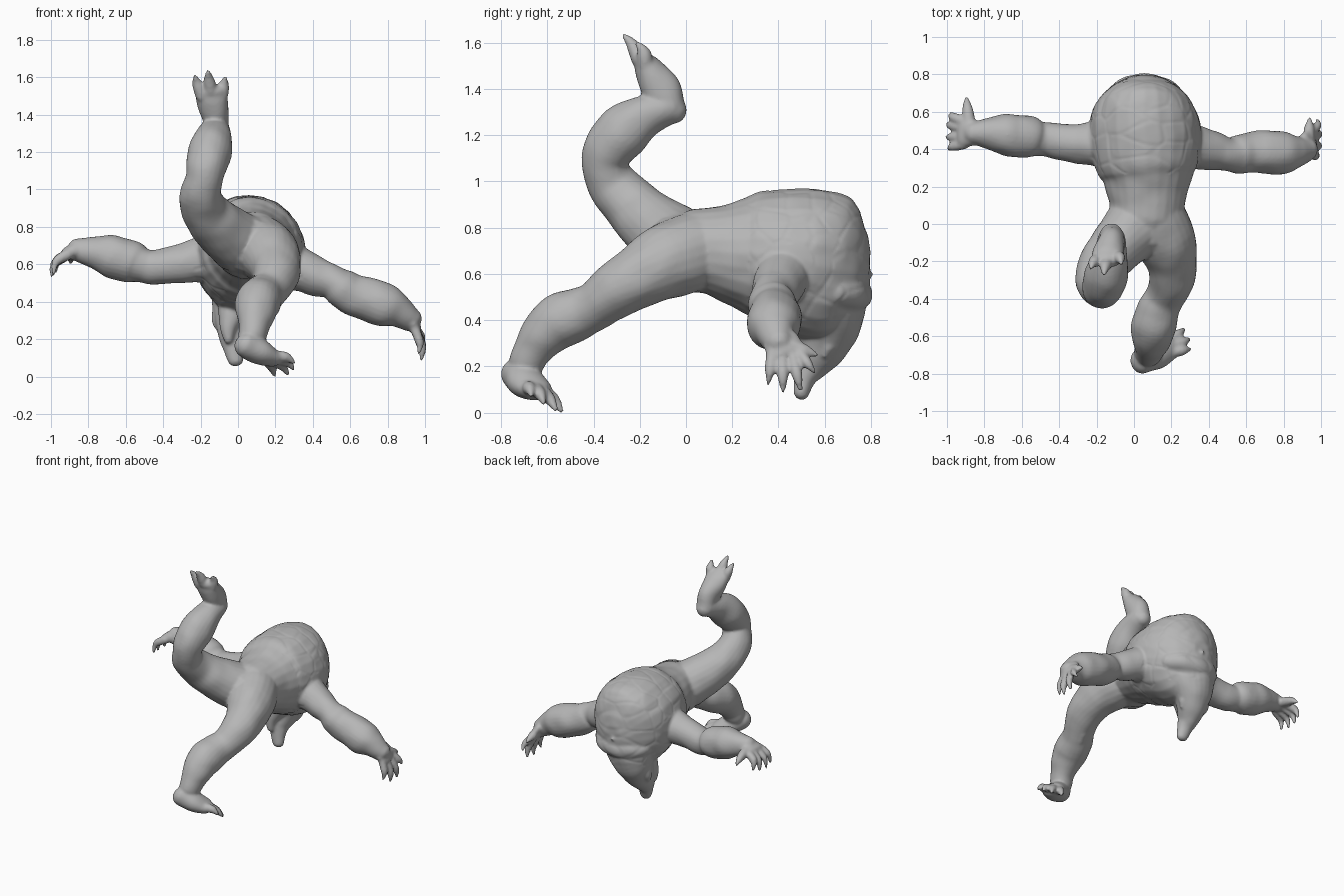
import bpy, bmesh, math
from mathutils import Vector, noise

cube = bpy.data.objects.get("Cube")
if cube:
    bpy.data.objects.remove(cube, do_unlink=True)

SIDES = 24
bm = bmesh.new()


def spline(a, b, c, d, t):
    """Catmull-Rom blend of four vectors."""
    return 0.5 * (2 * b + (c - a) * t + (2 * a - 5 * b + 4 * c - d) * t * t
                  + (3 * b - a - 3 * c + d) * t ** 3)


def limb(points, ref=(0, 0, 1), steps=5):
    """Closed rounded tube; each point is x, y, z, width radius[, depth radius]."""
    pts = [(Vector(p[:3]), Vector((p[3], p[-1]))) for p in points]
    pts = [pts[0]] + pts + [pts[-1]]
    path = []
    for i in range(1, len(pts) - 2):
        for s in range(steps):
            t = s / steps
            path.append(tuple(spline(*[pts[i + k][j] for k in (-1, 0, 1, 2)], t) for j in (0, 1)))
    path.append(pts[-1])
    # rounded ends
    first = (path[0][0] - path[1][0]).normalized()
    last = (path[-1][0] - path[-2][0]).normalized()
    head, tail = path[0], path[-1]
    for a in (0.5, 0.95, 1.35):
        path.insert(0, (head[0] + first * min(head[1]) * math.sin(a), head[1] * math.cos(a)))
        path.append((tail[0] + last * min(tail[1]) * math.sin(a), tail[1] * math.cos(a)))
    rings = []
    for i, (c, r) in enumerate(path):
        tan = (path[min(i + 1, len(path) - 1)][0] - path[max(i - 1, 0)][0]).normalized()
        side = tan.cross(Vector(ref)).normalized()
        up = side.cross(tan)
        rings.append([bm.verts.new(c + side * r[0] * math.cos(k * math.tau / SIDES)
                                   + up * r[1] * math.sin(k * math.tau / SIDES))
                      for k in range(SIDES)])
    for p, q in zip(rings, rings[1:]):
        for k in range(SIDES):
            n = (k + 1) % SIDES
            bm.faces.new((p[k], p[n], q[n], q[k]))
    bm.faces.new(rings[0][::-1])
    bm.faces.new(rings[-1])


def digit(root, tip, r=0.03, bend=(0, 0, 0)):
    """Finger or toe, full to the last joint and then tapering to a claw."""
    a, b = Vector(root), Vector(tip)
    mid = a.lerp(b, 0.5) + Vector(bend)
    limb([(*a, r), (*mid, r * 0.9), (*(mid.lerp(b, 0.5) + Vector(bend) * 0.4), r * 0.65), (*b, 0.01)],
         ref=(0.31, 0.52, 0.8), steps=4)


# torso, swelling from the hips into a broad domed back with a soft step at the waist
limb([(0.06, -0.03, 0.70, 0.17, 0.16), (0.06, 0.02, 0.70, 0.195, 0.18),
      (0.07, 0.10, 0.70, 0.20, 0.19), (0.07, 0.19, 0.692, 0.222, 0.22),
      (0.07, 0.24, 0.688, 0.24, 0.24), (0.068, 0.28, 0.685, 0.262, 0.262),
      (0.065, 0.35, 0.68, 0.285, 0.285), (0.06, 0.46, 0.665, 0.30, 0.31),
      (0.055, 0.56, 0.642, 0.292, 0.325), (0.055, 0.65, 0.62, 0.255, 0.312),
      (0.055, 0.72, 0.606, 0.195, 0.25), (0.055, 0.765, 0.60, 0.13, 0.175),
      (0.055, 0.79, 0.598, 0.07, 0.10), (0.055, 0.797, 0.598, 0.015)])
# overhanging rim of the dome at the nape
limb([(-0.10, 0.66, 0.53, 0.07), (-0.03, 0.71, 0.52, 0.08), (0.06, 0.725, 0.515, 0.08),
      (0.15, 0.705, 0.52, 0.08), (0.22, 0.65, 0.53, 0.07)])
# back of the neck, head and blunt snout hanging down
limb([(0.04, 0.61, 0.54, 0.24, 0.17), (0.01, 0.632, 0.42, 0.165, 0.14),
      (-0.015, 0.60, 0.31, 0.115, 0.115), (-0.03, 0.545, 0.21, 0.075, 0.08),
      (-0.022, 0.515, 0.15, 0.058, 0.052), (-0.012, 0.50, 0.09, 0.042, 0.035)], ref=(0, 1, 0))
# lower jaw and brow lumps
limb([(-0.02, 0.52, 0.36, 0.09), (-0.05, 0.48, 0.27, 0.05), (-0.05, 0.465, 0.2, 0.025)], ref=(0, 1, 0))
for x in (-0.105, 0.075):
    limb([(x * 0.7, 0.62, 0.38, 0.06), (x, 0.62, 0.30, 0.035), (x * 0.95, 0.60, 0.25, 0.015)], ref=(0, 1, 0))

# standing left leg with kneecap, ankle and foot
limb([(0.10, 0.05, 0.70, 0.17), (0.165, -0.08, 0.655, 0.165), (0.20, -0.2, 0.59, 0.138),
      (0.20, -0.30, 0.53, 0.122), (0.165, -0.39, 0.465, 0.106), (0.13, -0.46, 0.43, 0.113),
      (0.105, -0.55, 0.393, 0.12), (0.095, -0.62, 0.33, 0.103), (0.085, -0.665, 0.265, 0.083),
      (0.075, -0.69, 0.21, 0.076)])
limb([(0.18, -0.34, 0.42, 0.045), (0.16, -0.39, 0.385, 0.04)])
limb([(0.05, -0.73, 0.165, 0.07), (0.11, -0.695, 0.135, 0.085, 0.07),
      (0.18, -0.65, 0.10, 0.08, 0.048)])
for root, tip in (((0.16, -0.61, 0.085), (0.195, -0.54, 0.008)),
                  ((0.20, -0.62, 0.085), (0.265, -0.565, 0.015)),
                  ((0.21, -0.65, 0.10), (0.297, -0.615, 0.04)),
                  ((0.20, -0.685, 0.11), (0.298, -0.67, 0.075))):
    digit(root, tip, 0.032, (0, 0, 0.012))
# raised right leg and foot
limb([(0.0, -0.02, 0.72, 0.165), (-0.09, -0.12, 0.79, 0.148), (-0.17, -0.215, 0.875, 0.128),
      (-0.20, -0.305, 0.97, 0.112), (-0.18, -0.35, 1.06, 0.1), (-0.165, -0.335, 1.135, 0.11),
      (-0.145, -0.27, 1.215, 0.117), (-0.13, -0.18, 1.28, 0.095), (-0.12, -0.08, 1.32, 0.075)],
     ref=(1, 0, 0))
limb([(-0.12, -0.06, 1.315, 0.065), (-0.12, -0.105, 1.39, 0.084, 0.072),
      (-0.14, -0.16, 1.48, 0.066, 0.084), (-0.145, -0.187, 1.52, 0.045, 0.08)], ref=(1, 0, 0))
for root, tip in (((-0.195, -0.19, 1.50), (-0.232, -0.235, 1.605)),
                  ((-0.145, -0.20, 1.52), (-0.16, -0.268, 1.63)),
                  ((-0.09, -0.175, 1.50), (-0.068, -0.21, 1.595))):
    digit(root, tip, 0.034, (0, 0.012, 0))

# left arm, lowered, with a fold at the elbow
limb([(0.22, 0.42, 0.60, 0.15), (0.33, 0.41, 0.57, 0.118), (0.43, 0.39, 0.53, 0.104),
      (0.505, 0.372, 0.505, 0.09), (0.55, 0.372, 0.475, 0.103), (0.61, 0.38, 0.44, 0.108),
      (0.70, 0.385, 0.41, 0.117), (0.80, 0.38, 0.375, 0.114), (0.865, 0.385, 0.345, 0.087),
      (0.915, 0.40, 0.31, 0.068)], ref=(0, 1, 0))
limb([(0.92, 0.41, 0.31, 0.042, 0.08), (0.945, 0.435, 0.265, 0.034, 0.085)], ref=(0, 1, 0))
for y, tip in ((0.375, (0.965, 0.355, 0.125)), (0.415, (0.98, 0.42, 0.09)),
               (0.46, (0.983, 0.495, 0.10)), (0.49, (0.98, 0.555, 0.175))):
    digit((0.945, y, 0.26), tip, 0.028, (0.014, 0, 0))
digit((0.935, 0.46, 0.29), (0.94, 0.565, 0.25), 0.032)
# right arm, held level
limb([(-0.10, 0.43, 0.64, 0.15), (-0.22, 0.43, 0.62, 0.12), (-0.32, 0.43, 0.60, 0.103),
      (-0.45, 0.45, 0.585, 0.094), (-0.51, 0.455, 0.595, 0.094), (-0.56, 0.465, 0.612, 0.112),
      (-0.64, 0.47, 0.632, 0.115), (-0.70, 0.48, 0.65, 0.109), (-0.78, 0.485, 0.665, 0.084),
      (-0.85, 0.485, 0.675, 0.064)])
limb([(-0.86, 0.485, 0.675, 0.07, 0.05), (-0.91, 0.492, 0.658, 0.085, 0.036)])
for y, tip in ((0.545, (-0.975, 0.59, 0.565)), (0.51, (-0.99, 0.535, 0.545)),
               (0.465, (-0.997, 0.465, 0.54)), (0.43, (-0.985, 0.40, 0.555))):
    digit((-0.905, y, 0.655), tip, 0.028, (-0.018, 0, 0.018))
digit((-0.88, 0.53, 0.665), (-0.895, 0.675, 0.61), 0.034, (0, 0, 0.01))

bmesh.ops.recalc_face_normals(bm, faces=bm.faces)
mesh = bpy.data.meshes.new("creature_body")
bm.to_mesh(mesh)
bm.free()
body = bpy.data.objects.new("creature_body", mesh)
bpy.context.collection.objects.link(body)
bpy.ops.object.select_all(action='DESELECT')
body.select_set(True)
bpy.context.view_layer.objects.active = body

# fuse everything into one continuous skin and soften the joins
remesh = body.modifiers.new("fuse", 'REMESH')
remesh.mode = 'VOXEL'
remesh.voxel_size = 0.009
soften = body.modifiers.new("soften", 'SMOOTH')
soften.factor = 0.5
soften.iterations = 5
bpy.ops.object.convert(target='MESH')

# faint folds over the domed back, slight muscle unevenness elsewhere
mesh = body.data
moves = []
for v in mesh.vertices:
    p = v.co
    amount = 0.005 * noise.noise(p * 10)
    if p.y > 0.27 and p.z > 0.4 and abs(p.x - 0.06) < 0.29:
        near = noise.voronoi(Vector((p.x * 4, p.y * 9, p.z * 9)))[0]
        amount -= 0.0025 * max(0, 1 - (near[1] - near[0]) / 0.2)
    moves.append(v.normal * amount)
for v, move in zip(mesh.vertices, moves):
    v.co += move

# stone grey skin
skin = bpy.data.materials.new("stone_grey")
skin.use_nodes = True
grey = (0.47, 0.47, 0.47, 1)
skin.diffuse_color = grey
skin.node_tree.nodes["Principled BSDF"].inputs["Base Color"].default_value = grey
mesh.materials.clear()
mesh.materials.append(skin)
bpy.ops.object.shade_smooth()
